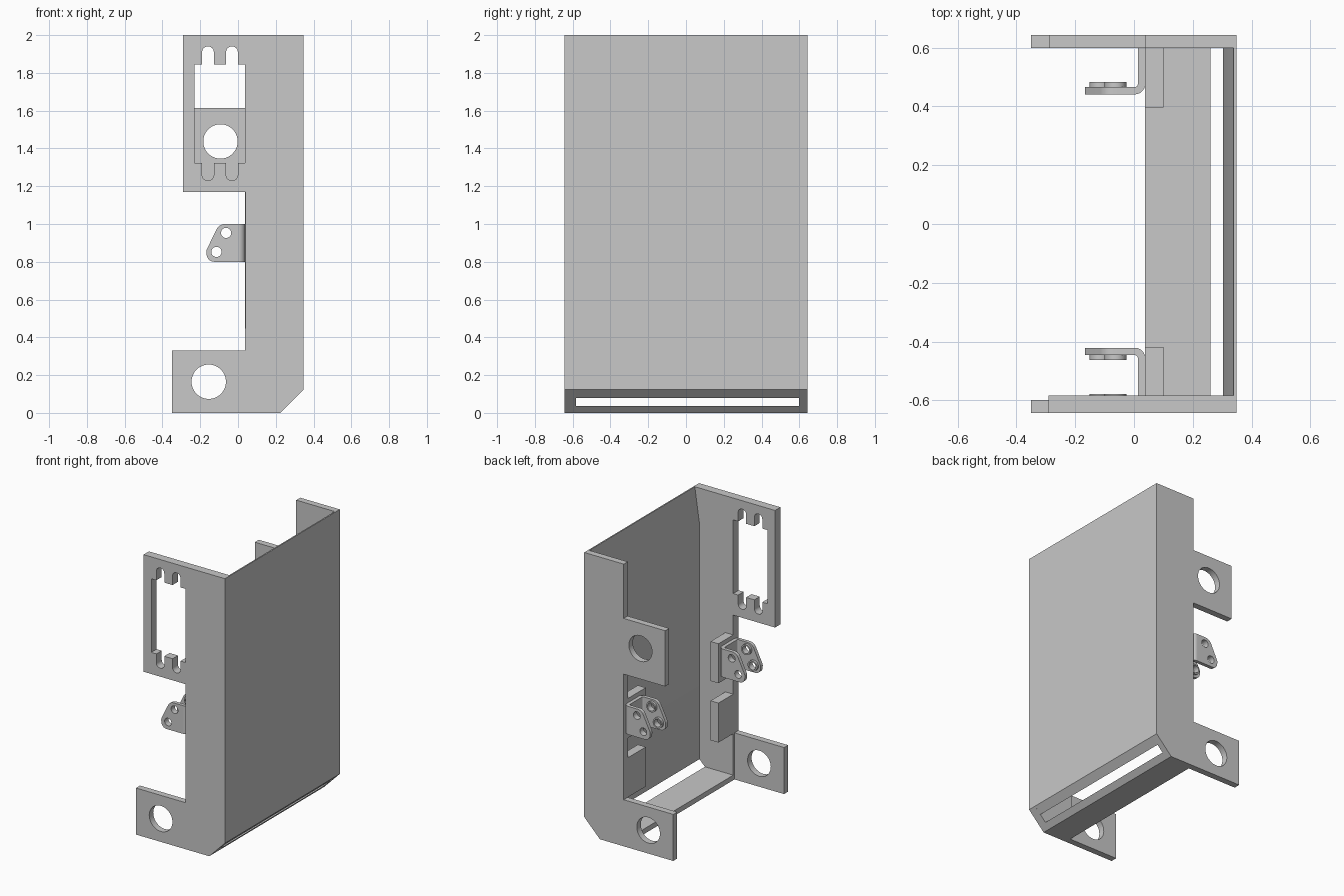
import bpy, bmesh
from math import pi, cos, sin, tan, radians
from mathutils import Vector

cube = bpy.data.objects.get("Cube")
if cube:
    bpy.data.objects.remove(cube)

GREY = (0.58, 0.58, 0.58, 1)
mat = bpy.data.materials.new("plain grey")
mat.use_nodes = True
mat.diffuse_color = GREY
mat.node_tree.nodes["Principled BSDF"].inputs["Base Color"].default_value = GREY


def circle(x, z, r, n=40):
    return [(x + r * cos(2 * pi * i / n), z + r * sin(2 * pi * i / n)) for i in range(n)]


def rounded(corners, steps=8):
    """Fillet each corner that has a radius as third value."""
    out = []
    for i, c in enumerate(corners):
        p = Vector(c[:2])
        if len(c) < 3:
            out.append(tuple(p))
            continue
        a = (Vector(corners[i - 1][:2]) - p).normalized()
        b = (Vector(corners[(i + 1) % len(corners)][:2]) - p).normalized()
        half = a.angle(b) / 2
        start, end = p + a * c[2] / tan(half), p + b * c[2] / tan(half)
        centre = p + (a + b).normalized() * c[2] / sin(half)
        turn = (start - centre).angle_signed(end - centre)
        for k in range(steps + 1):
            d = (start - centre).copy()
            t = -turn * k / steps
            out.append((centre.x + d.x * cos(t) - d.y * sin(t),
                        centre.y + d.x * sin(t) + d.y * cos(t)))
    return out


def extrude(name, loops, lo, hi, upright=True):
    """Filled outline with holes: in XZ spanning y lo..hi, or in XY spanning z lo..hi."""
    curve = bpy.data.curves.new(name, "CURVE")
    curve.dimensions = "2D"
    curve.fill_mode = "BOTH"
    curve.extrude = (hi - lo) / 2
    for loop in loops:
        s = curve.splines.new("POLY")
        s.points.add(len(loop) - 1)
        for pt, co in zip(s.points, loop):
            pt.co = (co[0], co[1], 0, 1)
        s.use_cyclic_u = True
    ob = bpy.data.objects.new(name, curve)
    bpy.context.collection.objects.link(ob)
    mid = (lo + hi) / 2
    if upright:
        ob.rotation_euler.x = pi / 2
        ob.location.y = mid
    else:
        ob.location.z = mid
    bpy.ops.object.select_all(action="DESELECT")
    ob.select_set(True)
    bpy.context.view_layer.objects.active = ob
    bpy.ops.object.convert(target="MESH")
    ob = bpy.context.object
    bm = bmesh.new()
    bm.from_mesh(ob.data)
    bmesh.ops.remove_doubles(bm, verts=bm.verts, dist=1e-5)
    bmesh.ops.recalc_face_normals(bm, faces=bm.faces)
    bm.to_mesh(ob.data)
    bm.free()
    ob.data.materials.clear()
    ob.data.materials.append(mat)
    bpy.ops.object.shade_smooth_by_angle(angle=radians(30))


FRONT, FRONT_IN, BACK_IN, BACK = -0.643, -0.583, 0.598, 0.643
EDGE, SIDE, CH = 0.038, 0.348, 0.125     # open edge, panel side, chamfer height

# Front plate with slotted window
left, right, low, high = -0.23, 0.038, 1.323, 1.845
slots = (-0.159, -0.032)
window = [(left, low)]
for c in slots:
    window += [(c - .031, low), (c - .031, 1.23, .03), (c + .031, 1.23, .03), (c + .031, low)]
window += [(right, low), (right, high)]
for c in reversed(slots):
    window += [(c + .031, high), (c + .031, 1.94, .03), (c - .031, 1.94, .03), (c - .031, high)]
window.append((left, high))
spine = [(EDGE, 0), (0.225, 0), (SIDE, CH), (SIDE, 2)]
extrude("front_plate", [spine + [(-.29, 2), (-.29, 1.17), (EDGE + .001, 1.17)],
                        rounded(window)], FRONT, FRONT_IN)

# Back plate with its upper tab
extrude("back_plate", [spine + [(EDGE, 2), (EDGE, 1.615), (-.287, 1.615), (-.287, 1.22),
                                (EDGE, 1.22)], circle(-.093, 1.437, .091)], BACK_IN, BACK)

# Lower tabs
tab = [(-.35, 0), (EDGE, 0), (EDGE, .33), (-.35, .33)]
tab_hole = circle(-.155, .165, .091)
extrude("front_lower_tab", [tab, tab_hole], FRONT, -0.598)
extrude("back_lower_tab", [tab, tab_hole], BACK_IN, BACK)

# Thick floor and side panel, with a slot left open along the sloped corner
extrude("floor_panel", [[(EDGE, 0), (.225, 0), (.26, .036), (EDGE, .036)]],
        FRONT_IN, BACK_IN)
# The side panel thins towards its top edge
extrude("side_panel", [[(.302, .079), (SIDE, CH), (SIDE, 2), (.339, 2), (.302, 1.745)]],
        FRONT_IN, BACK_IN)

# Mounting pads and clevis brackets on both plates
leaf = rounded([(0, .8), (0, 1), (-.1, 1, .05), (-.168, .86, .04), (-.163, .8, .04)])
holes = [(-.063, .953), (-.114, .852)]
drilled = [circle(*h, .027, 24) for h in holes]
T, WIDTH, BOSS = .025, .2, .017
for side, inner, pad_inner, wall in (("front", -.421, -.418, FRONT_IN),
                                     ("back", .441, .396, BACK_IN)):
    outer = inner + (-WIDTH if side == "front" else WIDTH)
    y0, y1 = min(inner, outer), max(inner, outer)
    for label, z in (("upper", .75), ("lower", .33)):
        extrude(f"{side}_{label}_pad",
                [[(EDGE, z), (.1, z), (.1, z + .28), (EDGE, z + .28)]],
                min(pad_inner, wall), max(pad_inner, wall))
    base = rounded([(0, y0), (EDGE, y0, .035), (EDGE, y1, .035), (0, y1),
                    (0, y1 - T), (EDGE - T, y1 - T, .01), (EDGE - T, y0 + T, .01), (0, y0 + T)])
    extrude(f"{side}_bracket_base", [base], .8, 1, upright=False)
    for label, a, b, c, d in (("near", y0, y0 + T, y0 + T, y0 + T + BOSS),
                              ("far", y1 - T, y1, y1 - T - BOSS, y1 - T)):
        extrude(f"{side}_bracket_leaf_{label}", [leaf] + drilled, a, b)
        for i, h in enumerate(holes):
            extrude(f"{side}_bracket_boss_{label}_{i}",
                    [circle(*h, .037, 24), drilled[i]], c, d)
